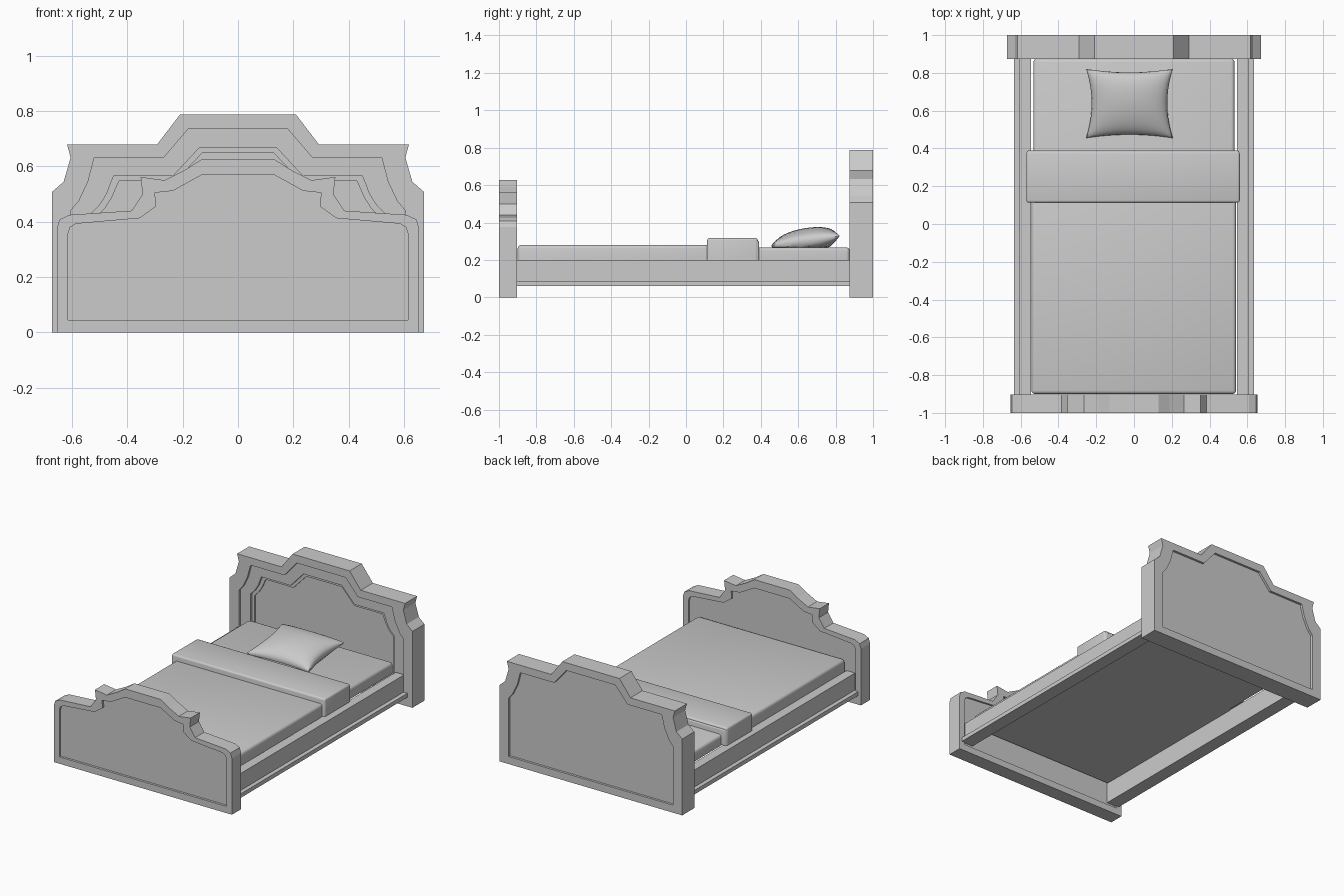
import bpy, bmesh, math

if "Cube" in bpy.data.objects:
    bpy.data.objects.remove(bpy.data.objects["Cube"])

def finish(name, bm, smooth=False):
    bmesh.ops.recalc_face_normals(bm, faces=bm.faces[:])
    me = bpy.data.meshes.new(name)
    bm.to_mesh(me)
    bm.free()
    ob = bpy.data.objects.new(name, me)
    bpy.context.collection.objects.link(ob)
    if smooth:
        bpy.ops.object.select_all(action='DESELECT')
        bpy.context.view_layer.objects.active = ob
        ob.select_set(True)
        bpy.ops.object.shade_smooth_by_angle(angle=math.radians(40))
    return ob

def board(name, rings):
    """Skin mirrored half outlines (x, z) placed at successive y, capped at both ends."""
    bm = bmesh.new()
    loops = []
    for half, y in rings:
        full = half + [(-x, z) for x, z in reversed(half)]
        loops.append([bm.verts.new((x, y, z)) for x, z in full])
    for a, b in zip(loops, loops[1:]):
        for i in range(len(a)):
            j = (i + 1) % len(a)
            bm.faces.new((a[i], a[j], b[j], b[i]))
    bm.faces.new(loops[0])
    bm.faces.new(loops[-1])
    return finish(name, bm)

def box(name, lo, hi, bevel=0.0):
    bm = bmesh.new()
    bmesh.ops.create_cube(bm, size=1)
    for v in bm.verts:
        v.co = [(l + h) / 2 + c * (h - l) for l, h, c in zip(lo, hi, v.co)]
    if bevel:
        edges = [e for e in bm.edges if max(v.co.z for v in e.verts) > hi[2] - 1e-5]
        bmesh.ops.bevel(bm, geom=edges, offset=bevel, segments=3, profile=0.5, affect='EDGES')
    return finish(name, bm, bevel > 0)

# Headboard: stepped recess on the front, single recess on the back
head = [(.672, 0), (.672, .508), (.63, .545), (.605, .632), (.618, .68), (.292, .68), (.21, .787)]
panel1 = [(.605, .05), (.605, .44), (.575, .475), (.542, .545), (.52, .63), (.27, .63), (.18, .735)]
panel2 = [(.53, .05), (.53, .43), (.50, .46), (.475, .50), (.45, .565), (.235, .565), (.14, .667)]
panel3 = [(.51, .06), (.51, .42), (.48, .45), (.455, .49), (.43, .547), (.225, .547), (.13, .648)]
board("headboard", [(panel3, .912), (panel3, .903), (panel2, .903), (panel2, .888), (panel1, .888),
                    (panel1, .873), (head, .873), (head, 1.0), (panel1, 1.0), (panel1, .985)])

# Footboard: recessed panel on both sides
foot = [(.655, 0), (.655, .375), (.645, .408), (.61, .425), (.385, .44), (.345, .50),
        (.352, .562), (.265, .55), (.187, .59), (.13, .627)]
inner = [(.615, .045), (.615, .355), (.607, .38), (.585, .393), (.355, .413), (.297, .455),
         (.30, .505), (.235, .512), (.17, .548), (.13, .57)]
board("footboard", [(inner, -.985), (inner, -1.0), (foot, -1.0),
                    (foot, -.903), (inner, -.903), (inner, -.915)])

# Side rails with a projecting lower lip
for s, side in ((-1, "left"), (1, "right")):
    def span(a, b):
        return sorted((s * a, s * b))
    x = span(.545, .607)
    box(side + "_rail", (x[0], -.91, .06), (x[1], .88, .20))
    x = span(.60, .635)
    box(side + "_rail_lip", (x[0], -.91, .06), (x[1], .88, .087))

# Bedding
box("mattress", (-.532, -.89, .195), (.532, .875, .267), .018)
box("blanket", (-.543, -.9, .195), (.54, .3, .28), .018)
box("folded_sheet_lower", (-.566, .118, .2), (.556, .39, .305), .01)
box("folded_sheet_upper", (-.57, .113, .2), (.56, .384, .317), .012)

# Pillow: two puffed sheets with pinched corners, resting on the mattress
bm = bmesh.new()
N = 16
for top in (True, False):
    grid = []
    for i in range(N + 1):
        row = []
        for j in range(N + 1):
            u, v = math.sin((i / N - .5) * math.pi), math.sin((j / N - .5) * math.pi)
            puff = max(0, (1 - u * u) * (1 - v * v)) ** .42
            px = -.024 + .23 * u * (1 - .13 * (1 - v * v))
            py = .638 + .183 * v * (1 - .1 * (1 - u * u))
            seam = .302 + .026 * v
            pz = seam + .068 * puff if top else max(.264, seam - .08 * puff)
            row.append(bm.verts.new((px, py, pz)))
        grid.append(row)
    for i in range(N):
        for j in range(N):
            bm.faces.new((grid[i][j], grid[i + 1][j], grid[i + 1][j + 1], grid[i][j + 1]))
bmesh.ops.remove_doubles(bm, verts=bm.verts[:], dist=1e-4)
finish("pillow", bm, True)
